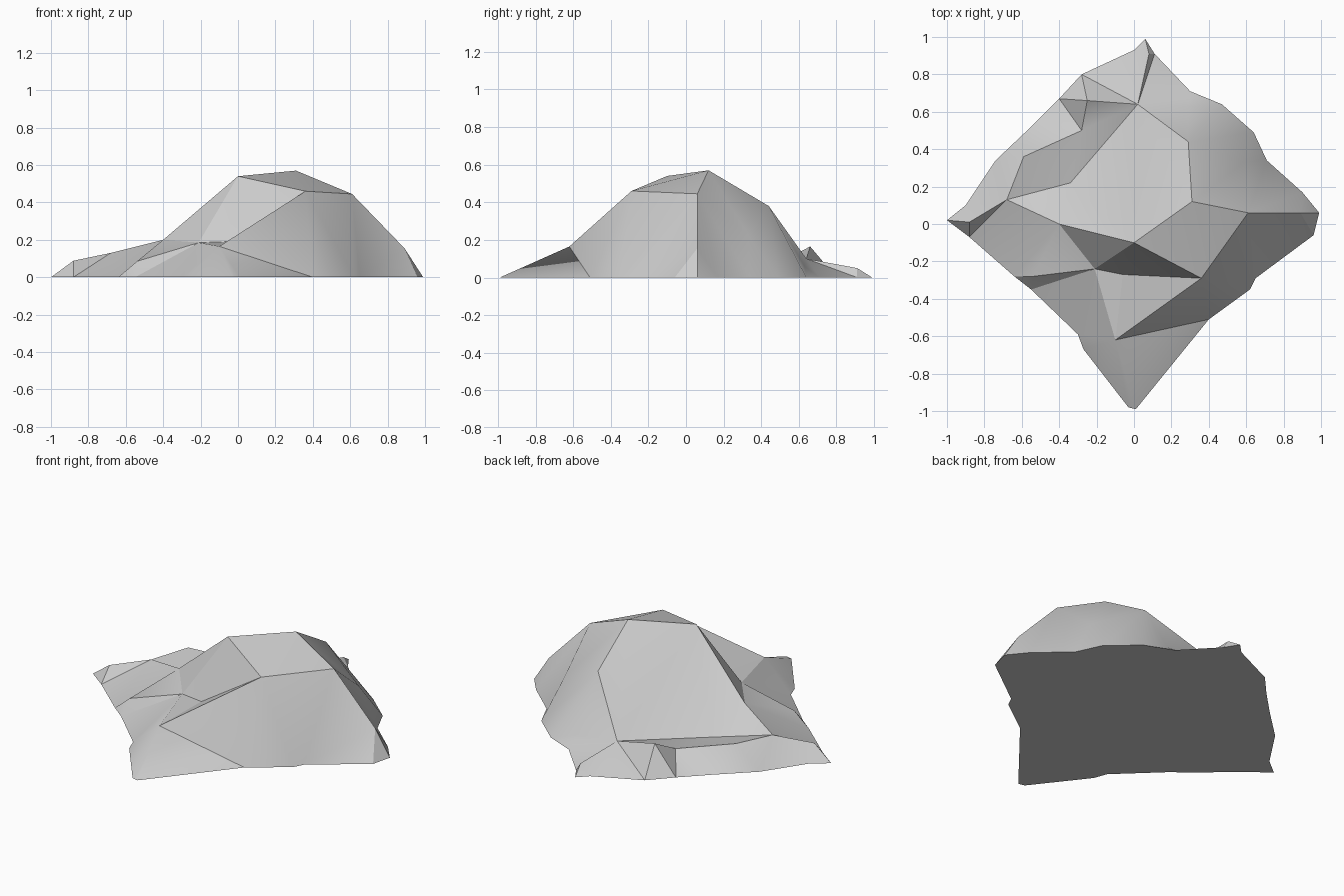
import bpy
import bmesh
import math
from mathutils import Vector
from mathutils.geometry import delaunay_2d_cdt

if "Cube" in bpy.data.objects:
    bpy.data.objects.remove(bpy.data.objects["Cube"], do_unlink=True)


def make_material(name, colour):
    mat = bpy.data.materials.new(name)
    mat.use_nodes = True
    mat.diffuse_color = colour
    mat.node_tree.nodes["Principled BSDF"].inputs["Base Color"].default_value = colour
    return mat


# Ground outline of the hill, counter-clockwise from the west corner
front_left_edge = [(-1, .02), (-.88, -.07), (-.64, -.28), (-.55, -.35),
                   (-.3, -.59), (-.27, -.67), (-.03, -.98)]
front_right_edge = [(.01, -.99), (.4, -.51), (.62, -.35), (.65, -.29), (.96, -.06)]
back_right_edge = [(.99, .06), (.9, .17), (.71, .34), (.64, .49), (.47, .64),
                   (.3, .71), (.11, .91)]
back_left_edge = [(.06, .99), (0, .93), (-.28, .8), (-.4, .67), (-.55, .52),
                  (-.74, .34), (-.9, .1)]
outline = front_left_edge + front_right_edge + back_right_edge + back_left_edge

# Corners of the rocky surface
peaks = {
    "summit": (.31, .12, .57),
    "brow": (0, -.1, .54),
    "shoulder": (.61, .06, .445),
    "buttress": (.36, -.29, .46),
    "spur": (-.1, -.62, .165),
    "terrace": (-.21, -.24, .185),
    "notch": (-.06, -.27, .19),
    "saddle": (-.4, 0, .2),
    "knoll": (-.68, .13, .13),
    "west_tip": (-.88, .01, .088),
    "ledge": (-.54, -.28, .085),
    "east_rib": (.89, .06, .155),
    "back_rib": (.29, .44, .38),
    "back_foot": (.29, .63, .06),
    "rear_ledge": (.02, .64, .1),
    "rear_tip": (.08, .91, .05),
    "spike": (-.25, .66, .165),
    "hollow": (-.28, .5, .08),
    "west_knob": (-.59, .36, .14),
    "dip": (-.34, .22, .06),
    "flank": (.59, .33, .23),
}

# Creases that must be edges; a number means a corner of the ground outline
creases = [
    [0, "west_tip", "knoll", "saddle", "brow", "summit", "shoulder", "east_rib", 12],
    ["summit", "buttress", 8, "spur", 7],
    ["spur", "buttress", "notch", "brow", "buttress", "shoulder", 9, "buttress"],
    ["spur", "notch", "terrace", "spur"],
    ["saddle", "terrace", "ledge", 2],
    ["terrace", "brow"],
    ["summit", "back_rib", "back_foot", 17],
    ["back_foot", "rear_ledge", "rear_tip", 19],
    ["brow", "rear_ledge", "spike", 21],
    ["spike", "hollow", "dip", "saddle"],
    ["dip", "brow"],
    ["dip", "rear_ledge"],
    ["summit", "rear_ledge"],
    ["knoll", "west_knob", 23],
    ["shoulder", "flank", 15],
    ["flank", 14],
    ["east_rib", 11],
]

# Lay out the plan and triangulate it along the creases
names = list(peaks)
corners = [Vector((x, y, 0)) for x, y in outline]
corners += [Vector(peaks[name]) for name in names]


def corner_index(key):
    return key if isinstance(key, int) else len(outline) + names.index(key)


edges = set()
for path in creases:
    ids = [corner_index(key) for key in path]
    edges.update(tuple(sorted(pair)) for pair in zip(ids, ids[1:]))
rim = list(range(len(outline)))
plan, _, triangles, sources, _, _ = delaunay_2d_cdt(
    [c.to_2d() for c in corners], list(edges), [rim], 1, 1e-5)

# Raise the surface and close it underneath
bm = bmesh.new()
verts = []
lookup = {}
for point, source in zip(plan, sources):
    height = corners[source[0]].z if source else 0.1
    vert = bm.verts.new((point.x, point.y, height))
    verts.append(vert)
    for s in source:
        lookup[s] = vert
for tri in triangles:
    bm.faces.new([verts[i] for i in tri])
bm.faces.new([lookup[i] for i in reversed(rim)])
bmesh.ops.recalc_face_normals(bm, faces=bm.faces)

mesh = bpy.data.meshes.new("rock_hill")
bm.to_mesh(mesh)
bm.free()
mesh.materials.append(make_material("stone_grey", (.6, .6, .6, 1)))
hill = bpy.data.objects.new("rock_hill", mesh)
bpy.context.collection.objects.link(hill)

# Soft facets with hard creases
bpy.ops.object.select_all(action='DESELECT')
hill.select_set(True)
bpy.context.view_layer.objects.active = hill
bpy.ops.object.shade_smooth_by_angle(angle=math.radians(30))
